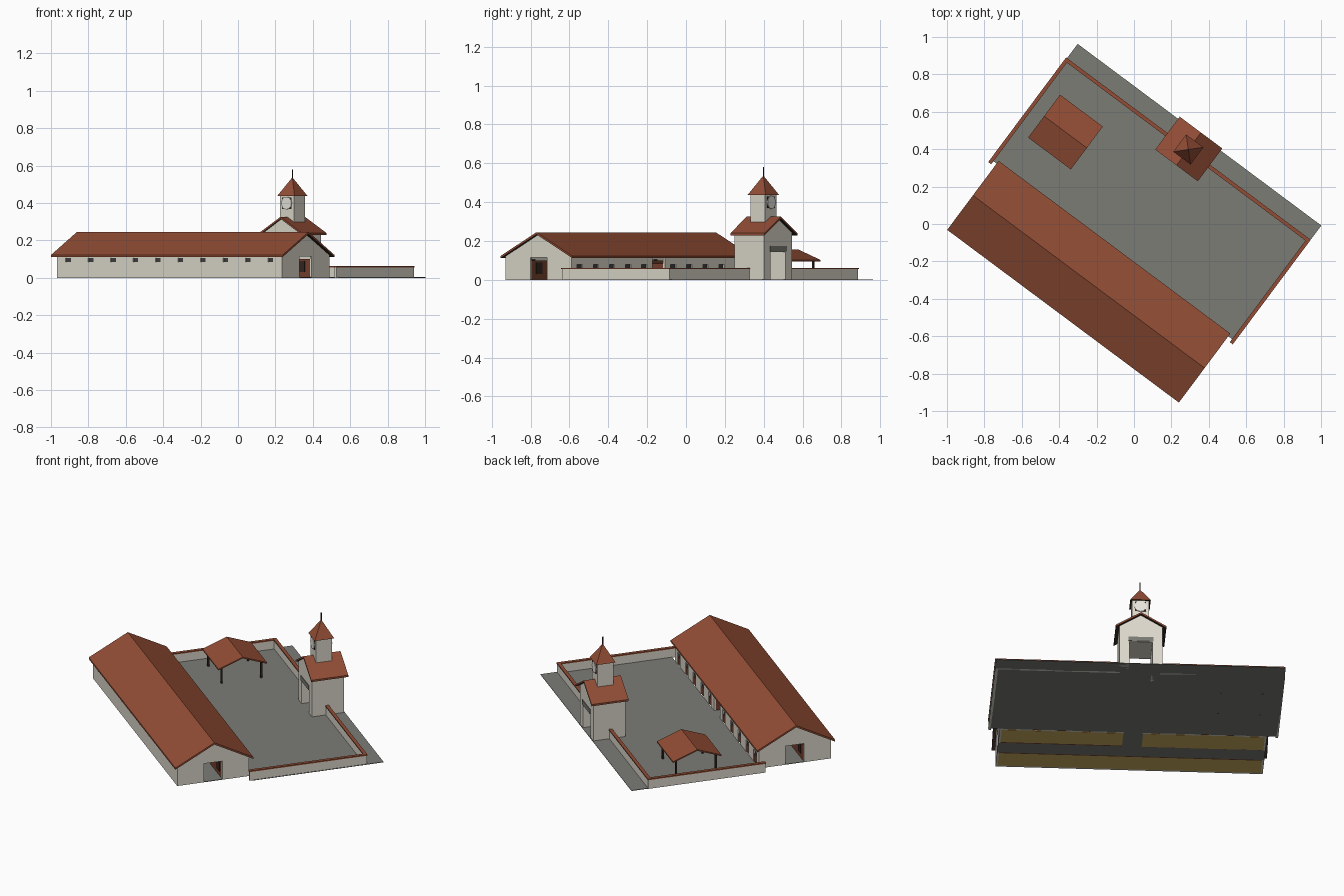
import bpy, bmesh, math
from mathutils import Matrix

if "Cube" in bpy.data.objects:
    bpy.data.objects.remove(bpy.data.objects["Cube"])

ROT = Matrix.Rotation(math.radians(-36.7), 4, 'Z')   # whole site is turned on plan


def mat(name, r, g, b):
    m = bpy.data.materials.new(name)
    m.diffuse_color = (r, g, b, 1)
    m.use_nodes = True
    m.node_tree.nodes["Principled BSDF"].inputs["Base Color"].default_value = m.diffuse_color
    return m


PLASTER = mat("pale_plaster", .72, .69, .60)
TILE = mat("red_roof_tile", .29, .075, .036)
STONE = mat("grey_paving", .20, .20, .18)
WOOD = mat("brown_wood", .18, .052, .028)
DARK = mat("dark_timber", .035, .02, .014)
STRAW = mat("straw", .64, .43, .12)
GLASS = mat("dark_opening", .05, .05, .05)
DIAL = mat("clock_white", .82, .80, .74)


def finish(name, bm, *mats):
    bmesh.ops.recalc_face_normals(bm, faces=bm.faces)
    bm.normal_update()
    if len(mats) > 1:                       # second colour goes on undersides
        for f in bm.faces:
            f.material_index = 1 if f.normal.z < -.1 else 0
    bm.transform(ROT)
    me = bpy.data.meshes.new(name)
    bm.to_mesh(me)
    bm.free()
    for m in mats:
        me.materials.append(m)
    ob = bpy.data.objects.new(name, me)
    bpy.context.collection.objects.link(ob)
    return ob


def boxes(name, items, m):
    """Each item is a0, a1, b0, b1, z0, z1 along the barn, across it, and up."""
    bm = bmesh.new()
    for a0, a1, b0, b1, z0, z1 in items:
        vs = bmesh.ops.create_cube(bm, size=1)['verts']
        for v in vs:
            v.co = (a0 if v.co.x < 0 else a1, b0 if v.co.y < 0 else b1,
                    z0 if v.co.z < 0 else z1)
    return finish(name, bm, m)


def prism(name, pts, lo, hi, axis, *mats):
    """Extrude a (cross, z) profile along axis a or b."""
    bm = bmesh.new()
    vs = [bm.verts.new((lo, c, z) if axis == 'a' else (c, lo, z)) for c, z in pts]
    f = bm.faces.new(vs)
    r = bmesh.ops.extrude_face_region(bm, geom=[f])
    d = hi - lo
    bmesh.ops.translate(bm, vec=(d, 0, 0) if axis == 'a' else (0, d, 0),
                        verts=[g for g in r['geom'] if isinstance(g, bmesh.types.BMVert)])
    return finish(name, bm, *mats)


def roof(name, c, w, ze, zr, lo, hi, axis, t=.011):
    pts = [(c - w, ze), (c, zr), (c + w, ze), (c + w, ze - t), (c, zr - t), (c - w, ze - t)]
    return prism(name, pts, lo, hi, axis, TILE, DARK)


def gable(c, hw, w, ze, zr, z0=0, drop=.006):
    top = zr - drop
    side = top - (zr - ze) * hw / w
    return [(c - hw, z0), (c + hw, z0), (c + hw, side), (c, top), (c - hw, side)]


def cut(ob, *cutters):
    for c in cutters:
        c.hide_render = True
        m = ob.modifiers.new("cut", 'BOOLEAN')
        m.object, m.operation, m.solver = c, 'DIFFERENCE', 'EXACT'
    dg = bpy.context.evaluated_depsgraph_get()
    me = bpy.data.meshes.new_from_object(ob.evaluated_get(dg))
    ob.modifiers.clear()
    ob.data = me
    for c in cutters:
        bpy.data.objects.remove(c)


# Barn layout
A0, A1, C, HW, AISLE = -.757, .743, -.392, .212, .054
B0, B1, MID, T = C - HW, C + HW, -.007, .012
EAVE, RIDGE, W = .123, .245, .230
front_bays = [A0 + .075 + .15 * i for i in range(10)]
P = (A1 - MID - .055) / 5
yard_bays = [MID + s * (.055 + P * (i + .5)) for s in (-1, 1) for i in range(5)]

# Barn walls: hollow shell with windows, stall doors, end doors and yard door
barn = prism("barn_walls", gable(C, HW, W, EAVE, RIDGE), A0, A1, 'a', PLASTER)
inner = prism("inner_cutter", gable(C, HW - T, W, EAVE, RIDGE + .05, -.05), A0 + T, A1 - T, 'a', PLASTER)
holes = [(a - .017, a + .017, B0 - .02, B0 + .03, .085, .107) for a in front_bays]
holes += [(a - .023, a + .023, B1 - .03, B1 + .02, -.02, .078) for a in yard_bays]
holes += [(MID - .052, MID + .052, B1 - .03, B1 + .02, -.02, .113)]
holes += [(a - .03, a + .03, C - AISLE, C + AISLE, -.02, .115) for a in (A0, A1)]
cut(barn, inner, boxes("opening_cutter", holes, PLASTER))
roof("barn_roof", C, W, EAVE, RIDGE, -.782, .763, 'a')

# Window panes and stall doors set into the openings
boxes("window_panes", [(a - .017, a + .017, B0 + .006, B0 + .011, .085, .107) for a in front_bays], GLASS)
boxes("stall_half_doors", [(a - .023, a + .023, B1 - .011, B1 - .003, .003, .05) for a in yard_bays], WOOD)
boxes("stall_door_gaps", [(a - .023, a + .023, B1 - .011, B1 - .007, .05, .078) for a in yard_bays], GLASS)

# Stall partitions inside the barn
H, half = .10, .055
yb = C + AISLE
parts = [(A0 + T, A1 - T, C - AISLE - .008, C - AISLE, 0, H),
         (A0 + T, MID - half, yb, yb + .008, 0, H),
         (MID + half, A1 - T, yb, yb + .008, 0, H)]
parts += [(a + .072, a + .078, B0 + T, C - AISLE - .008, .003, .085) for a in front_bays[:-1]]
parts += [(MID + s * (half + P * i) - .003, MID + s * (half + P * i) + .003, yb + .008, B1 - T, .003, .085)
          for s in (-1, 1) for i in range(5)]
boxes("stall_partitions", parts, WOOD)
plates = [(a - .024, a + .024, C - AISLE, C - AISLE + .003, .03, .09) for a in front_bays]
plates += [(a - .024, a + .024, yb - .003, yb, .03, .09) for a in yard_bays]
boxes("stall_front_panels", plates, DARK)

# Floors: paved yard and aisle, straw in the stalls
boxes("yard_paving", [(-.817, .808, B1, .592, 0, .003)], STONE)
boxes("barn_aisle", [(A0, A1, C - AISLE, yb, 0, .003),
                     (MID - half, MID + half, yb, B1, 0, .003)], STONE)
boxes("stall_straw", [(A0 + T, A1 - T, B0 + T, C - AISLE, 0, .004),
                      (A0 + T, MID - half, yb, B1 - T, 0, .004),
                      (MID + half, A1 - T, yb, B1 - T, 0, .004)], STRAW)

# Yard walls with tiled coping
L, R, BK, TC = -.813, .798, .487, -.005
runs = [(L, L, -.19, BK), (R, R, -.19, BK), (L, TC - .12, BK, BK), (TC + .12, R, BK, BK)]
boxes("yard_walls", [(a0 - .007, a1 + .007, b0 - .007, b1 + .007, 0, .055) for a0, a1, b0, b1 in runs], PLASTER)
boxes("wall_coping", [(a0 - .01, a1 + .01, b0 - .01, b1 + .01, .055, .062) for a0, a1, b0, b1 in runs], TILE)

# Gatehouse with a passage straight through
G0, G1, GW = .398, .588, .121
gate = prism("gatehouse_walls", gable(TC, GW, .142, .24, .326), G0, G1, 'b', PLASTER)
cut(gate, boxes("passage_cutter", [(TC - .065, TC + .065, G0 - .1, G1 + .1, -.05, .144)], PLASTER))
roof("gatehouse_roof", TC, .142, .24, .326, .387, .606, 'b')
boxes("gate_lintels", [(TC - .07, TC + .07, b - .004, b + .004, .147, .174) for b in (G0, G1)], STONE)

# Clock turret on the gatehouse
TB, S = .493, .0475
boxes("turret", [(TC - S, TC + S, TB - S, TB + S, .26, .441)], PLASTER)
boxes("clock_backs", [(TC - .031, TC + .031, TB + s * (S + .001) - .002, TB + s * (S + .001) + .002, .369, .429)
                      for s in (-1, 1)], DARK)
bm = bmesh.new()
for s in (-1, 1):
    bmesh.ops.create_cone(bm, cap_ends=True, segments=12, radius1=.034, radius2=.034, depth=.005,
                          matrix=Matrix.Translation((TC, TB + s * (S + .004), .399))
                          @ Matrix.Rotation(math.pi / 2, 4, 'X'))
finish("clock_dials", bm, DIAL)
bm = bmesh.new()
bmesh.ops.create_cone(bm, cap_ends=True, segments=4, radius1=.0575 * math.sqrt(2), radius2=0, depth=.099,
                      matrix=Matrix.Translation((TC, TB, .4875)) @ Matrix.Rotation(math.pi / 4, 4, 'Z'))
finish("turret_roof", bm, TILE, DARK)
bm = bmesh.new()
bmesh.ops.create_cone(bm, cap_ends=True, segments=6, radius1=.003, radius2=.003, depth=.06,
                      matrix=Matrix.Translation((TC, TB, .55)))
finish("turret_finial", bm, DARK)

# Open shelter in the yard
roof("shelter_roof", .175, .143, .103, .157, -.73, -.445, 'a', .008)
boxes("shelter_posts", [(a - .005, a + .005, b - .005, b + .005, 0, .11)
                        for a in (-.705, -.47) for b in (.058, .292)], DARK)
boxes("shelter_beams", [(-.72, -.455, b - .004, b + .004, .098, .108) for b in (.058, .292)], DARK)
